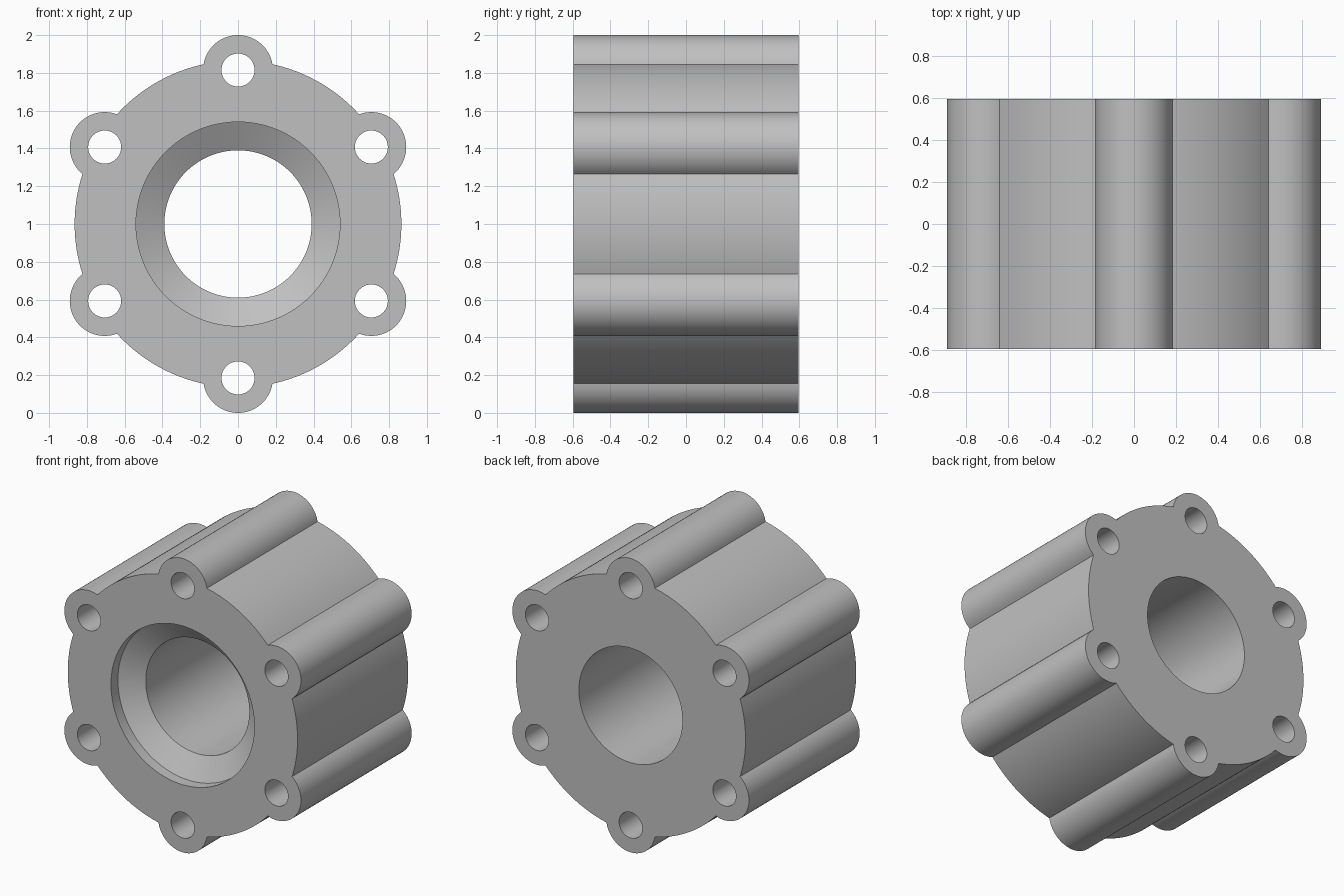
import bpy, bmesh
from math import sin, cos, pi, atan2, sqrt, radians
from mathutils import Vector

if "Cube" in bpy.data.objects:
    bpy.data.objects.remove(bpy.data.objects["Cube"], do_unlink=True)

HALF = 0.595                 # half the length along y
BODY_R, LOBE_R, HOLE_R = 0.865, 0.185, 0.0875
BOLT_CIRCLE = 0.815
SEAT_R, BORE_R = 0.54, 0.39
SEAT_END, CONE_END = -HALF + 0.075, -HALF + 0.16
LOBES = 6


def arc(cx, cz, r, start, end, steps):
    """Points along an arc, end point left out."""
    return [(cx + r * cos(a), cz + r * sin(a))
            for a in (start + (end - start) * i / steps for i in range(steps))]


def circle(cx, cz, r, steps):
    return arc(cx, cz, r, 0, 2 * pi, steps)


def outline():
    """Round body with a rounded lobe at every bolt."""
    along = (BOLT_CIRCLE**2 + BODY_R**2 - LOBE_R**2) / (2 * BOLT_CIRCLE)
    across = sqrt(BODY_R**2 - along**2)
    body_a = atan2(across, along)
    lobe_a = atan2(across, along - BOLT_CIRCLE)
    pts = []
    for cx, cz, a in bolts:
        pts += arc(cx, cz, LOBE_R, a - lobe_a, a + lobe_a, 28)
        pts += arc(0, 0, BODY_R, a + body_a, a + 2 * pi / LOBES - body_a, 20)
    return pts


bolt_angles = [pi / 2 + i * 2 * pi / LOBES for i in range(LOBES)]
bolts = [(BOLT_CIRCLE * cos(a), BOLT_CIRCLE * sin(a), a) for a in bolt_angles]
bm = bmesh.new()


def wall(sections):
    """Skin a list of (points, y) sections; return first and last edge loops."""
    rings = [[bm.verts.new((x, y, z + 1)) for x, z in pts] for pts, y in sections]
    n = len(rings[0])
    for a, b in zip(rings, rings[1:]):
        for i in range(n):
            j = (i + 1) % n
            bm.faces.new((a[i], a[j], b[j], b[i]))
    return [[bm.edges.get((r[i], r[(i + 1) % n])) for i in range(n)]
            for r in (rings[0], rings[-1])]


# Outer skin, bolt holes and stepped centre bore
profile = outline()
loops = [wall([(profile, -HALF), (profile, HALF)])]
for cx, cz, _ in bolts:
    hole = circle(cx, cz, HOLE_R, 40)
    loops.append(wall([(hole, -HALF), (hole, HALF)]))
seat, bore = circle(0, 0, SEAT_R, 96), circle(0, 0, BORE_R, 96)
loops.append(wall([(seat, -HALF), (seat, SEAT_END), (bore, CONE_END), (bore, HALF)]))

# Flat end faces around the openings
for side, direction in ((0, -1), (1, 1)):
    edges = [e for pair in loops for e in pair[side]]
    bmesh.ops.triangle_fill(bm, edges=edges, use_beauty=True,
                            normal=Vector((0, direction, 0)))
bmesh.ops.recalc_face_normals(bm, faces=bm.faces[:])

mesh = bpy.data.meshes.new("flanged_housing")
bm.to_mesh(mesh)
bm.free()
housing = bpy.data.objects.new("flanged_housing", mesh)
bpy.context.collection.objects.link(housing)

# Plain grey finish
grey = bpy.data.materials.new("plain_grey")
grey.use_nodes = True
colour = (0.53, 0.53, 0.53, 1)
grey.diffuse_color = colour
grey.node_tree.nodes["Principled BSDF"].inputs["Base Color"].default_value = colour
mesh.materials.append(grey)

bpy.ops.object.select_all(action="DESELECT")
housing.select_set(True)
bpy.context.view_layer.objects.active = housing
bpy.ops.object.shade_smooth_by_angle(angle=radians(30))
